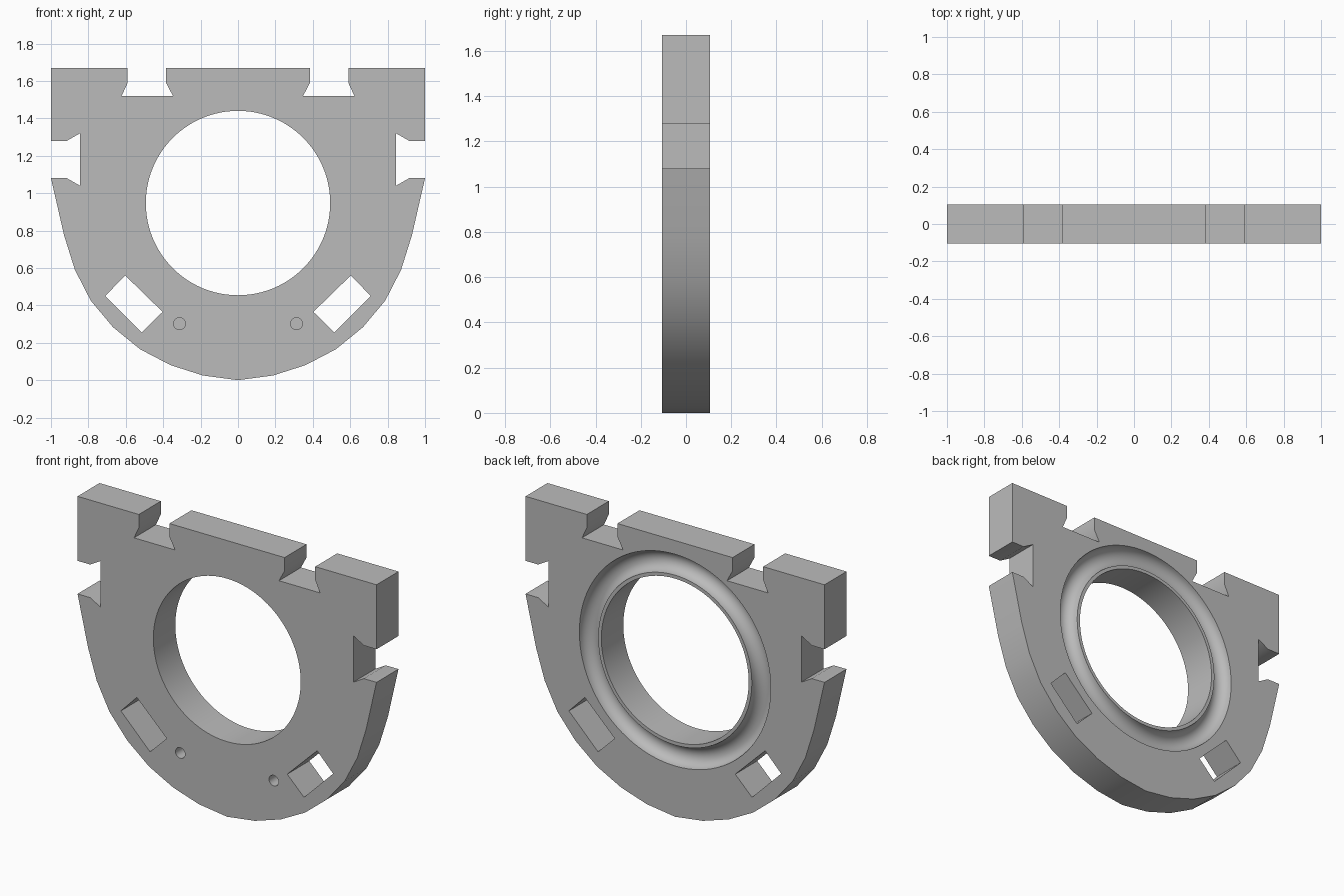
import bpy, bmesh, math
from mathutils import Matrix, Vector

if "Cube" in bpy.data.objects:
    bpy.data.objects.remove(bpy.data.objects["Cube"])

HALF = 0.105                      # half thickness of the plate
CENTRE = Vector((0, 0, 0.947))    # centre of the main bore

grey = bpy.data.materials.new("plain grey")
grey.use_nodes = True
colour = (0.5, 0.5, 0.5, 1)
grey.diffuse_color = colour
grey.node_tree.nodes["Principled BSDF"].inputs["Base Color"].default_value = colour


def finish(name, bm):
    bmesh.ops.recalc_face_normals(bm, faces=bm.faces)
    mesh = bpy.data.meshes.new(name)
    bm.to_mesh(mesh)
    bm.free()
    mesh.materials.append(grey)
    obj = bpy.data.objects.new(name, mesh)
    bpy.context.collection.objects.link(obj)
    return obj


def prism(name, points, depth):
    """Extrude an x-z outline symmetrically along y."""
    bm = bmesh.new()
    face = bm.faces.new([bm.verts.new((x, -depth, z)) for x, z in points])
    new = bmesh.ops.extrude_face_region(bm, geom=[face])["geom"]
    verts = [v for v in new if isinstance(v, bmesh.types.BMVert)]
    bmesh.ops.translate(bm, verts=verts, vec=(0, 2 * depth, 0))
    return finish(name, bm)


def cylinder(name, centre, radius, depth, sides):
    bm = bmesh.new()
    matrix = Matrix.Translation(centre) @ Matrix.Rotation(math.pi / 2, 4, 'X')
    bmesh.ops.create_cone(bm, cap_ends=True, segments=sides, radius1=radius,
                          radius2=radius, depth=depth, matrix=matrix)
    return finish(name, bm)


def ring(name, centre, major, minor, steps, sides):
    bm = bmesh.new()
    loops = []
    for i in range(steps):
        a = math.tau * i / steps
        loop = []
        for j in range(sides):
            b = math.tau * j / sides
            r = major + minor * math.cos(b)
            offset = Vector((r * math.cos(a), minor * math.sin(b), r * math.sin(a)))
            loop.append(bm.verts.new(centre + offset))
        loops.append(loop)
    for i in range(steps):
        p, q = loops[i - 1], loops[i]
        for j in range(sides):
            bm.faces.new((p[j - 1], p[j], q[j], q[j - 1]))
    return finish(name, bm)


# Plate outline with flared slots on the top and the sides
half = [(0.385, 1.67), (0.385, 1.59), (0.348, 1.52), (0.622, 1.52), (0.59, 1.59),
        (0.59, 1.67), (1, 1.67), (1, 1.28), (0.915, 1.28), (0.845, 1.32),
        (0.845, 1.04), (0.915, 1.08), (1, 1.08), (0.93, 0.775), (0.872, 0.59),
        (0.787, 0.425), (0.668, 0.283), (0.523, 0.165), (0.36, 0.08), (0.187, 0.025)]
outline = half + [(0, 0)] + [(-x, z) for x, z in reversed(half)]
plate = prism("mounting_plate", outline, HALF)

# Main bore and the round groove around it on the back
cutters = [
    cylinder("bore_cutter", CENTRE, 0.493, 1, 96),
    ring("groove_cutter", CENTRE + Vector((0, HALF, 0)), 0.577, 0.063, 96, 24),
]

# Slanted through slots and blind pin holes on both sides
slot = [(0.603, 0.56), (0.71, 0.45), (0.515, 0.255), (0.403, 0.365)]
for side, s in (("left", 1), ("right", -1)):
    cutters.append(prism(side + "_slot_cutter", [(s * x, z) for x, z in slot], 0.5))
    cutters.append(cylinder(side + "_pin_cutter", Vector((s * 0.313, -HALF, 0.302)),
                            0.032, 0.2, 24))

bpy.context.view_layer.objects.active = plate
for cutter in cutters:
    cutter.hide_render = True
    mod = plate.modifiers.new(cutter.name, 'BOOLEAN')
    mod.operation = 'DIFFERENCE'
    mod.solver = 'EXACT'
    mod.object = cutter
    bpy.ops.object.modifier_apply(modifier=mod.name)
    bpy.data.objects.remove(cutter)

# Smooth bore, groove and curved rim, with crisp edges
bpy.ops.object.select_all(action='DESELECT')
plate.select_set(True)
bpy.ops.object.shade_smooth_by_angle(angle=math.radians(30))
